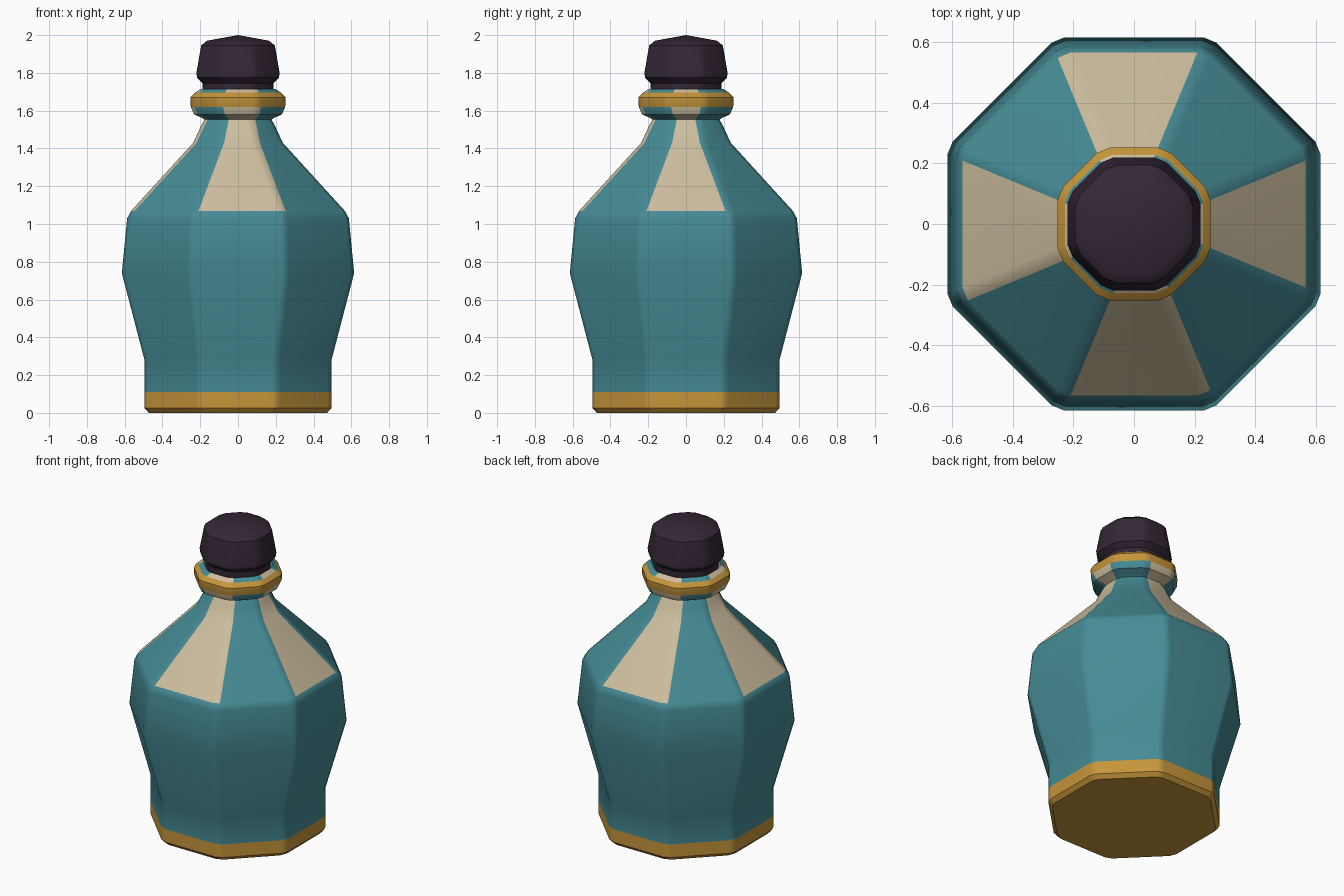
import bpy, bmesh, math

if "Cube" in bpy.data.objects:
    bpy.data.objects.remove(bpy.data.objects["Cube"])


def make_mat(name, rgb):
    m = bpy.data.materials.new(name)
    m.diffuse_color = (*rgb, 1)
    m.use_nodes = True
    m.node_tree.nodes["Principled BSDF"].inputs["Base Color"].default_value = m.diffuse_color
    return m


teal = make_mat("teal glaze", (0.061, 0.258, 0.300))
cream = make_mat("cream panel", (0.610, 0.515, 0.342))
gold = make_mat("gold trim", (0.560, 0.300, 0.042))
dark = make_mat("dark stopper", (0.034, 0.020, 0.036))


def ring(bm, a, z, d):
    """Octagon with apothem a, each corner cut back by d along both sides."""
    verts = []
    r = a / math.cos(math.pi / 8)
    for i in range(8):
        c = math.radians(22.5 + 45 * i)
        for flat, s in ((45 * i, -1), (45 * (i + 1), 1)):
            t = math.radians(flat + 90)
            verts.append(bm.verts.new((r * math.cos(c) + s * d * math.cos(t),
                                       r * math.sin(c) + s * d * math.sin(t), z)))
    return verts


def loft(name, profile, mats, rule, d=0.025, apex=None):
    bm = bmesh.new()
    rings = [ring(bm, a, z, d) for a, z in profile]
    bm.faces.new(rings[0][::-1]).material_index = rule(0, 0)
    for lo, hi, p, q in zip(rings, rings[1:], profile, profile[1:]):
        for j in range(16):
            k = (j + 1) % 16
            f = bm.faces.new((lo[j], lo[k], hi[k], hi[j]))
            f.material_index = rule((p[1] + q[1]) / 2, j)
    if apex is None:
        bm.faces.new(rings[-1])
    else:
        tip = bm.verts.new((0, 0, apex))
        for j in range(16):
            bm.faces.new((rings[-1][j], rings[-1][(j + 1) % 16], tip))
    me = bpy.data.meshes.new(name)
    bm.to_mesh(me)
    bm.free()
    for m in mats:
        me.materials.append(m)
    me.shade_smooth()
    me.set_sharp_from_angle(angle=math.radians(35))
    ob = bpy.data.objects.new(name, me)
    bpy.context.collection.objects.link(ob)
    w = ob.modifiers.new("even shading", 'WEIGHTED_NORMAL')
    w.keep_sharp = True
    return ob


# Bottle colours: gold foot and lip band, cream on the four main shoulder faces
def bottle_rule(z, j):
    if z < 0.11 or 1.62 < z < 1.695:
        return 2
    if z > 1.07:
        if j % 2:                       # flat side
            return 1 if ((j + 1) // 2) % 2 == 0 else 0
        return 1 if j // 2 in (2, 4, 6) else 0   # cut corner beside a panel
    return 0


# Bottle body with neck and lip
loft("bottle", [(0.472, 0), (0.495, 0.025), (0.495, 0.11), (0.495, 0.28),
                (0.615, 0.74), (0.587, 1.03), (0.565, 1.07), (0.237, 1.43),
                (0.193, 1.525), (0.177, 1.553), (0.192, 1.562), (0.232, 1.58),
                (0.25, 1.62), (0.252, 1.67), (0.228, 1.695), (0.20, 1.714),
                (0.185, 1.70)],
     [teal, cream, gold], bottle_rule)

# Stopper with a low pointed top
loft("stopper", [(0.187, 1.68), (0.187, 1.745), (0.217, 1.775), (0.22, 1.80),
                 (0.195, 1.945), (0.165, 1.97)],
     [dark], lambda z, j: 0, apex=2.0)
